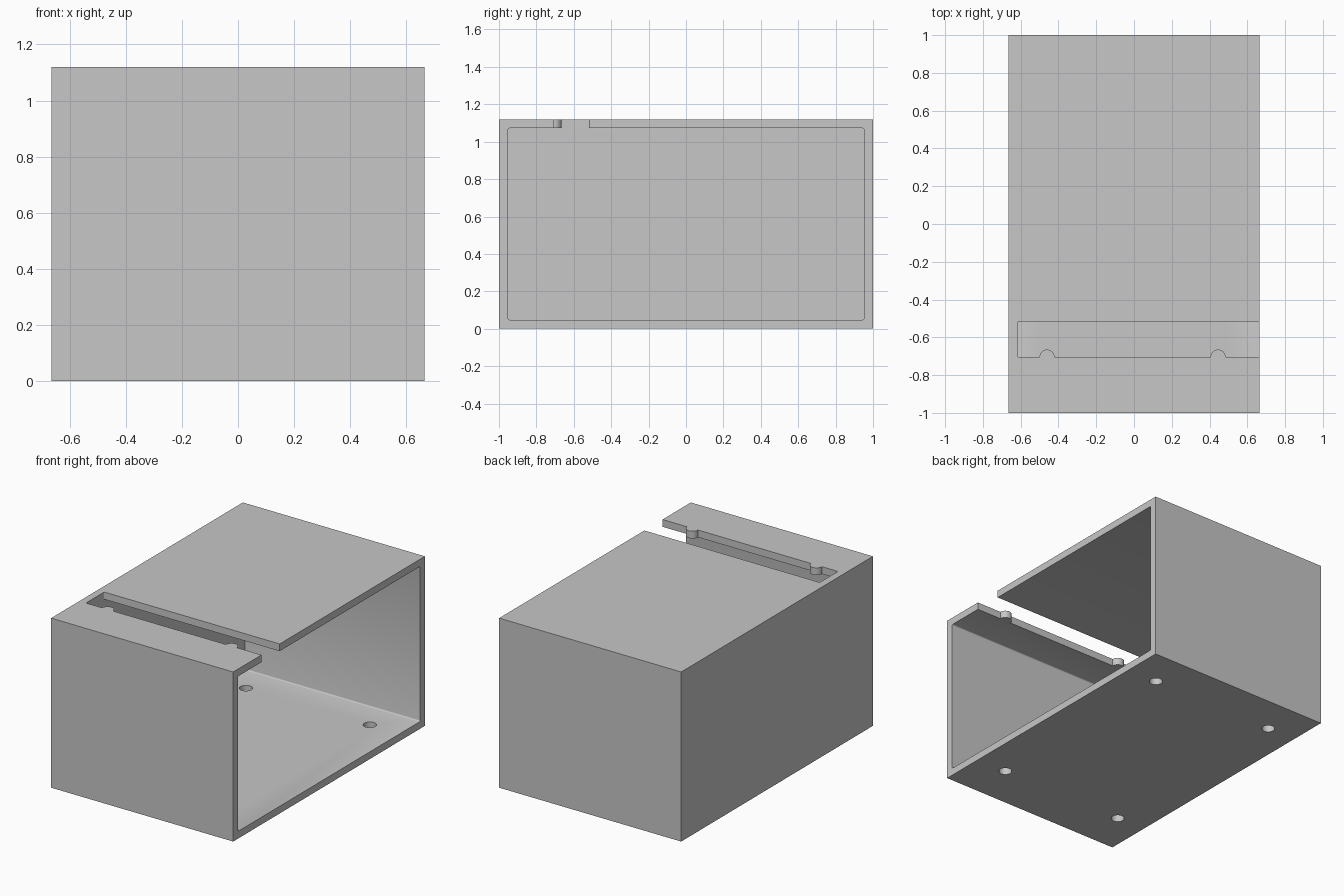
import bpy
import bmesh
from mathutils import Vector

cube = bpy.data.objects.get("Cube")
if cube:
    bpy.data.objects.remove(cube, do_unlink=True)

W, D, H, T = 1.33, 2.0, 1.12, 0.048      # outer size and wall thickness
POST_X = (-0.46, 0.445)                  # columns of holes and bosses
SLOT_Y = (-0.705, -0.515)
HOLE_Y = (-0.705, 0.74)
R = 0.04

grey = bpy.data.materials.new("light grey")
grey.use_nodes = True
grey.diffuse_color = (0.57, 0.57, 0.57, 1)
grey.node_tree.nodes["Principled BSDF"].inputs["Base Color"].default_value = grey.diffuse_color


def finish(name, bm):
    mesh = bpy.data.meshes.new(name)
    bm.to_mesh(mesh)
    bm.free()
    mesh.materials.append(grey)
    obj = bpy.data.objects.new(name, mesh)
    bpy.context.collection.objects.link(obj)
    return obj


def box(name, lo, hi, soften=None):
    """Box between two corners; soften = axis whose parallel edges get a tiny bevel."""
    lo, hi = Vector(lo), Vector(hi)
    bm = bmesh.new()
    bmesh.ops.create_cube(bm, size=1)
    bmesh.ops.scale(bm, vec=hi - lo, verts=bm.verts)
    bmesh.ops.translate(bm, vec=(lo + hi) / 2, verts=bm.verts)
    if soften is not None:
        edges = [e for e in bm.edges
                 if abs((e.verts[0].co - e.verts[1].co).normalized()[soften]) > 0.9]
        bmesh.ops.bevel(bm, geom=edges, offset=0.008, segments=3, profile=0.5, affect='EDGES')
    return finish(name, bm)


def cylinder(name, x, y, z0, z1):
    bm = bmesh.new()
    bmesh.ops.create_cone(bm, cap_ends=True, segments=32, radius1=R, radius2=R, depth=z1 - z0)
    bmesh.ops.translate(bm, vec=(x, y, (z0 + z1) / 2), verts=bm.verts)
    return finish(name, bm)


def combine(target, tool, operation):
    mod = target.modifiers.new(tool.name, 'BOOLEAN')
    mod.operation = operation
    mod.solver = 'EXACT'
    mod.object = tool
    bpy.context.view_layer.objects.active = target
    bpy.ops.object.modifier_apply(modifier=mod.name)
    bpy.data.objects.remove(tool, do_unlink=True)


# Shell, open on the +x side
shell = box("box_shell", (-W / 2, -D / 2, 0), (W / 2, D / 2, H))
inner = box("cavity_cutter", (-W / 2 + T, -D / 2 + T, T), (W, D / 2 - T, H - T), soften=0)
combine(shell, inner, 'DIFFERENCE')

# Slot through the roof, running out of the open side
slot = box("slot_cutter", (-W / 2 + T, SLOT_Y[0], H - 2 * T), (W, SLOT_Y[1], H + T), soften=2)
combine(shell, slot, 'DIFFERENCE')

# Round bosses on the slot edge, and screw holes in the floor
for x in POST_X:
    combine(shell, cylinder("slot_boss", x, SLOT_Y[0], H - T, H), 'UNION')
    for y in HOLE_Y:
        combine(shell, cylinder("hole_cutter", x, y, -T, 2 * T), 'DIFFERENCE')

# Smooth the round surfaces, keep the edges sharp
bpy.ops.object.select_all(action='DESELECT')
shell.select_set(True)
bpy.context.view_layer.objects.active = shell
bpy.ops.object.shade_smooth_by_angle(angle=0.6)
